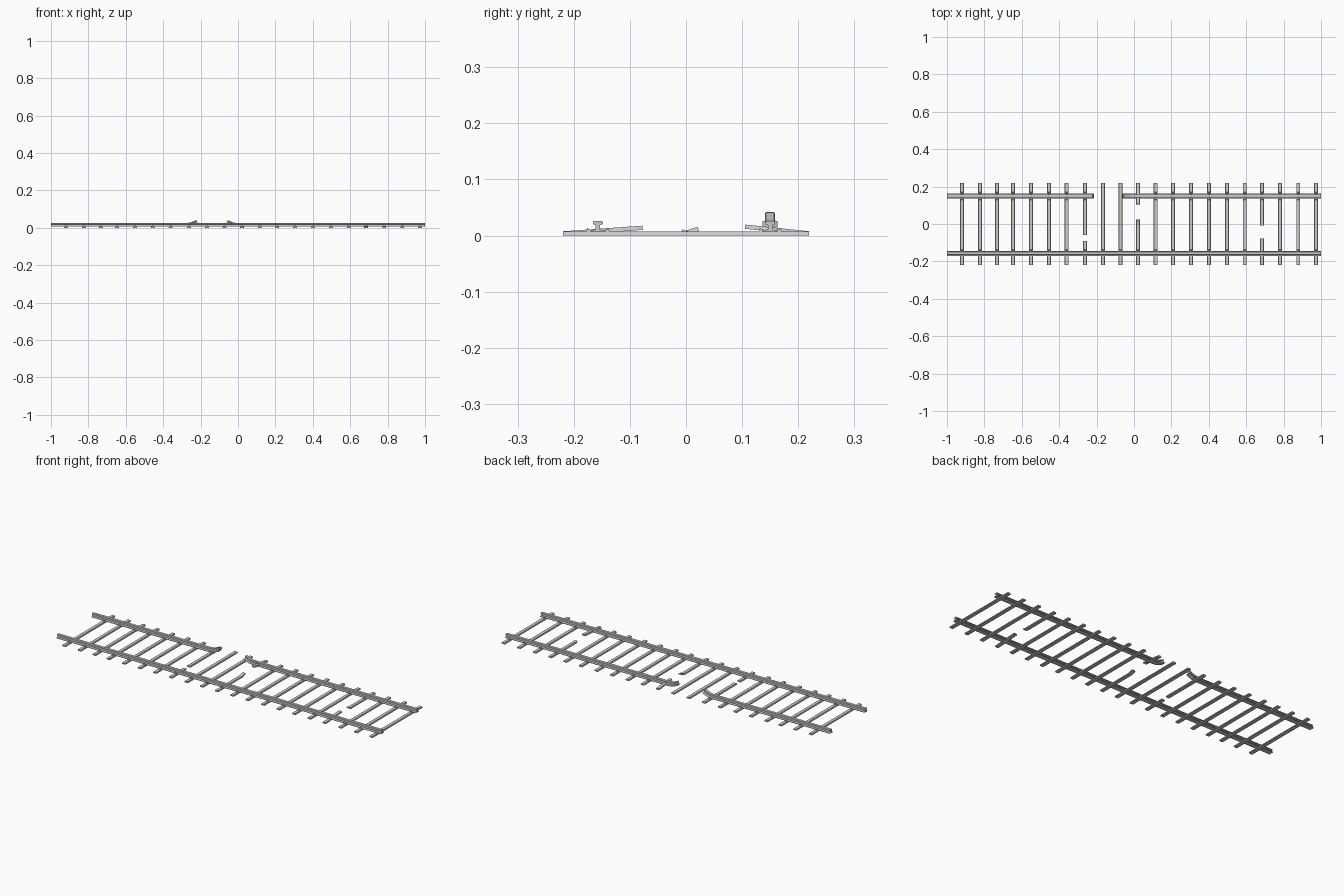
import bpy, bmesh, math
from mathutils import Vector

if "Cube" in bpy.data.objects:
    bpy.data.objects.remove(bpy.data.objects["Cube"])


def sweep(name, profile, path, side):
    """Loft a closed (side, up) profile along path points with an up normal per point."""
    bm = bmesh.new()
    rings = []
    for i, p in enumerate(path):
        a, b = path[max(i - 1, 0)], path[min(i + 1, len(path) - 1)]
        t = (Vector(b) - Vector(a)).normalized()
        s = Vector(side)
        up = s.cross(t)
        if up.z < 0:
            up = -up
        rings.append([bm.verts.new(Vector(p) + s * u + up * v) for u, v in profile])
    n = len(profile)
    for r, q in zip(rings, rings[1:]):
        for k in range(n):
            bm.faces.new((r[k], r[(k + 1) % n], q[(k + 1) % n], q[k]))
    bm.faces.new(rings[0])
    bm.faces.new(rings[-1])
    bmesh.ops.recalc_face_normals(bm, faces=bm.faces)
    me = bpy.data.meshes.new(name)
    bm.to_mesh(me)
    bm.free()
    ob = bpy.data.objects.new(name, me)
    bpy.context.collection.objects.link(ob)
    return ob


# Rails: I-shaped section, measured up from the foot
half = [(0.0135, 0), (0.0135, 0.0025), (0.004, 0.005), (0.004, 0.0125),
        (0.009, 0.0145), (0.009, 0.018), (0.007, 0.020)]
RAIL = half + [(-u, v) for u, v in reversed(half)]
Z, YF, YB = 0.006, -0.157, 0.150


def rail(name, y, pts):
    sweep(name, RAIL, [(x, y, Z + dz) for x, dz in pts], (0, 1, 0))


rail("front_rail", YF, [(-1, 0), (1, 0)])
rail("back_rail_left", YB, [(-1, 0), (-0.275, 0), (-0.25, 0.003), (-0.215, 0.017)])
rail("back_rail_right", YB, [(-0.062, 0.017), (-0.03, 0.003), (-0.005, 0), (1, 0)])

# Sleepers: trapezoid section
TIE = [(-0.0105, 0), (0.0105, 0), (0.0085, 0.0075), (-0.0085, 0.0075)]
Y0, Y1 = -0.219, 0.219
xs = [-0.92, -0.824, -0.733, -0.647, -0.551, -0.455, -0.36, -0.262, -0.166, -0.072,
      0.021, 0.116, 0.209, 0.305, 0.401, 0.497, 0.592, 0.685, 0.781, 0.878, 0.973]

# Broken sleepers: index -> pieces as (y, z) paths
broken = {
    7: [[(Y0, 0), (-0.092, 0)], [(-0.06, 0), (Y1, 0)]],
    10: [[(Y0, 0), (-0.005, 0), (0.023, 0.008)], [(0.105, 0.012), (Y1, 0)]],
    17: [[(Y0, 0), (-0.077, 0.010)], [(-0.009, 0.004), (0.004, 0), (Y1, 0)]],
}
for i, x in enumerate(xs):
    for j, piece in enumerate(broken.get(i, [[(Y0, 0), (Y1, 0)]])):
        sweep(f"sleeper_{i}_{j}", TIE, [(x, y, z) for y, z in piece], (1, 0, 0))

# Rail clips: small wedges either side of each rail foot
for i, x in enumerate(xs):
    for y in (YF, YB):
        if y == YB and -0.2 < x < -0.06:
            continue
        for d in (-1, 1):
            prof = [(d * 0.010, 0.006), (d * 0.021, 0.006), (d * 0.019, 0.013), (d * 0.012, 0.010)]
            sweep(f"rail_clip_{i}", prof, [(x - 0.006, y, 0), (x + 0.006, y, 0)], (0, 1, 0))
